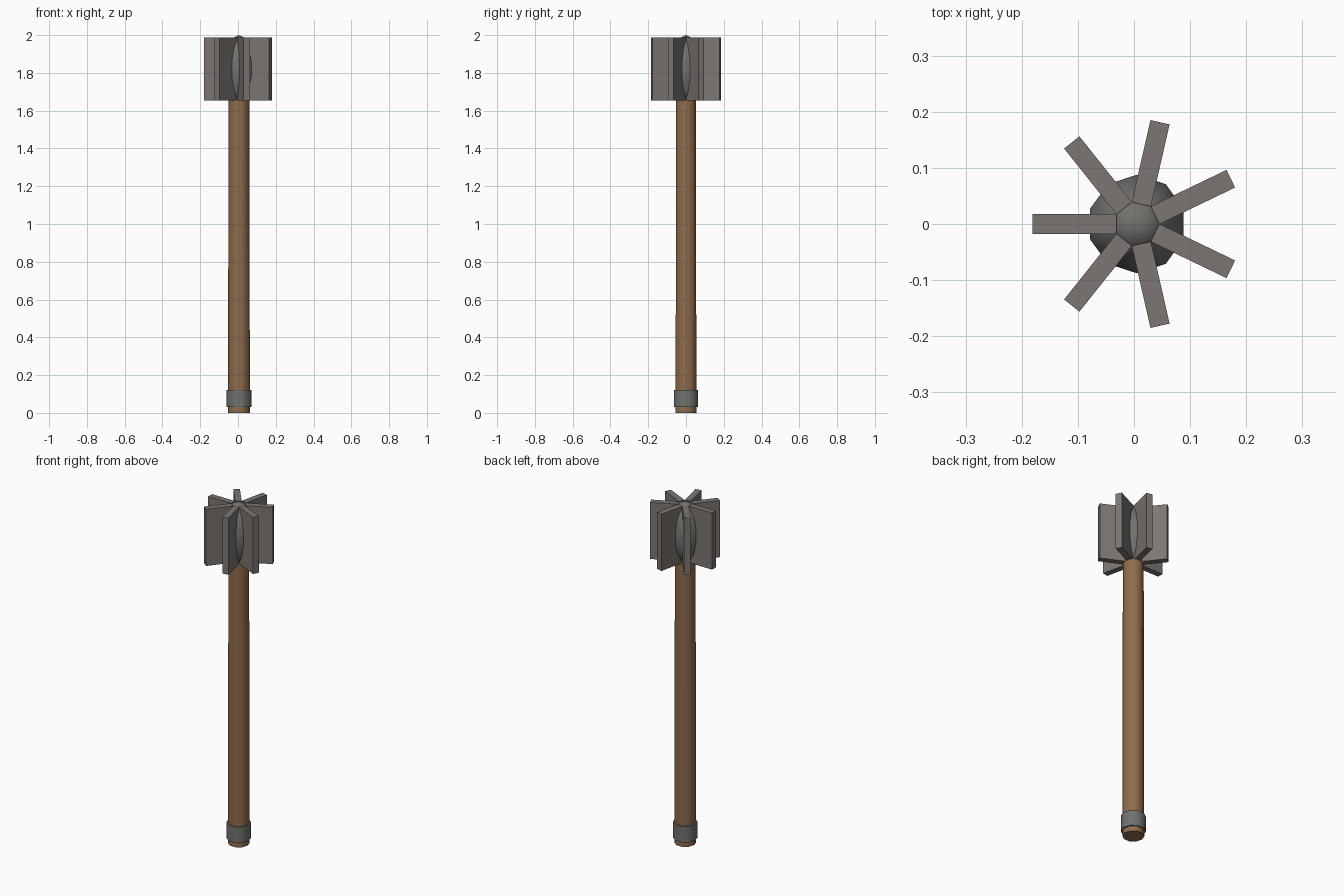
import bpy, math

if "Cube" in bpy.data.objects:
    bpy.data.objects.remove(bpy.data.objects["Cube"])

CX = 0.005      # axis offset that centres the seven-bladed outline
SIDES = 10


def material(name, rgb):
    m = bpy.data.materials.new(name)
    m.diffuse_color = (*rgb, 1.0)
    m.use_nodes = True
    m.node_tree.nodes["Principled BSDF"].inputs["Base Color"].default_value = m.diffuse_color
    return m


wood = material("brown wood", (0.275, 0.150, 0.072))
iron = material("grey iron", (0.165, 0.168, 0.155))
steel = material("warm grey steel", (0.200, 0.182, 0.168))


def finish(name, mat, smooth=True):
    ob = bpy.context.object
    ob.name = name
    ob.data.materials.append(mat)
    if smooth:
        bpy.ops.object.shade_smooth_by_angle(angle=math.radians(40))
    return ob


def rod(name, r_bottom, r_top, z0, z1, mat):
    bpy.ops.mesh.primitive_cone_add(vertices=SIDES, radius1=r_bottom, radius2=r_top,
                                    depth=z1 - z0, location=(CX, 0, (z0 + z1) / 2),
                                    rotation=(0, 0, math.pi / 2))
    return finish(name, mat)


# wooden shaft and the iron band near its foot
rod("shaft", 0.058, 0.055, 0.0, 1.66, wood)
rod("foot_band", 0.066, 0.066, 0.03, 0.122, iron)

# stretched core of the head
bpy.ops.mesh.primitive_uv_sphere_add(segments=SIDES, ring_count=7, radius=1,
                                     location=(CX, 0, 1.82))
bpy.context.object.scale = (0.09, 0.09, 0.18)
bpy.ops.object.transform_apply(location=False, rotation=False, scale=True)
finish("head_core", iron)

# seven radial blades
R_IN, R_OUT, Z0, Z1, THICK = 0.036, 0.186, 1.655, 1.987, 0.035
for i in range(7):
    a = math.pi + i * math.tau / 7
    r = (R_IN + R_OUT) / 2
    bpy.ops.mesh.primitive_cube_add(size=1, rotation=(0, 0, a),
                                    location=(CX + r * math.cos(a), r * math.sin(a), (Z0 + Z1) / 2))
    bpy.context.object.scale = (R_OUT - R_IN, THICK, Z1 - Z0)
    finish(f"blade_{i + 1}", steel, smooth=False)
